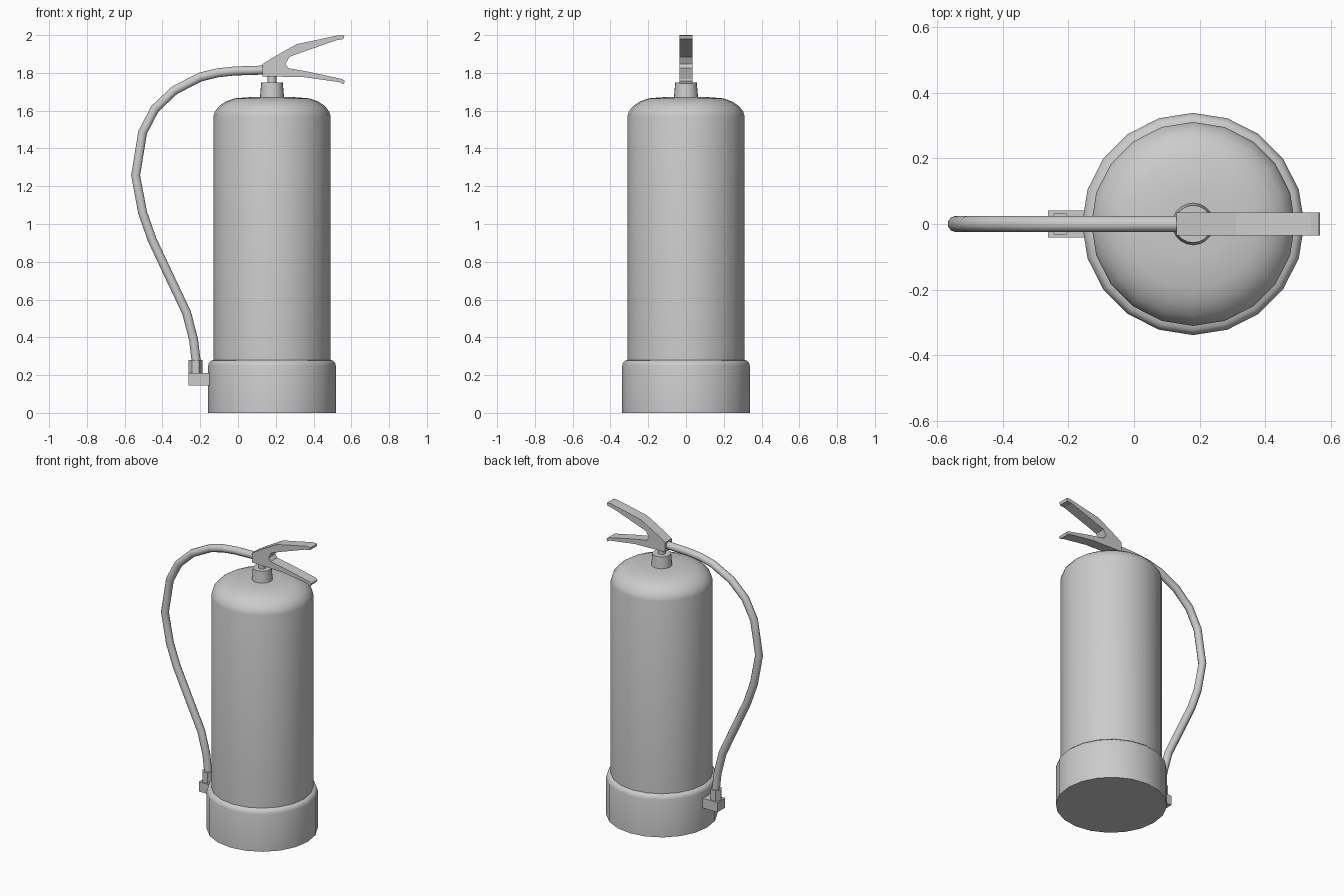
import bpy, bmesh, math

if "Cube" in bpy.data.objects:
    bpy.data.objects.remove(bpy.data.objects["Cube"])

AXIS_X = 0.18  # cylinder axis


def finish(name, bm, smooth=None):
    bmesh.ops.recalc_face_normals(bm, faces=bm.faces)
    me = bpy.data.meshes.new(name)
    bm.to_mesh(me)
    bm.free()
    ob = bpy.data.objects.new(name, me)
    bpy.context.collection.objects.link(ob)
    if smooth:
        bpy.ops.object.select_all(action='DESELECT')
        ob.select_set(True)
        bpy.context.view_layer.objects.active = ob
        bpy.ops.object.shade_smooth_by_angle(angle=math.radians(smooth))
    return ob


def lathe(name, profile, sides=20, x=AXIS_X, smooth=40):
    """Revolve (radius, z) points; radius 0 closes at the axis."""
    bm = bmesh.new()
    verts = [bm.verts.new((x + r, 0, z)) for r, z in profile]
    edges = [bm.edges.new(p) for p in zip(verts, verts[1:])]
    bmesh.ops.spin(bm, geom=verts + edges, cent=(x, 0, 0), axis=(0, 0, 1),
                   angle=math.tau, steps=sides, use_duplicate=False)
    bmesh.ops.remove_doubles(bm, verts=bm.verts, dist=1e-4)
    return finish(name, bm, smooth)


def slab(name, outline, half):
    """Extrude an (x, z) outline symmetrically along y."""
    bm = bmesh.new()
    face = bm.faces.new([bm.verts.new((x, -half, z)) for x, z in outline])
    ext = bmesh.ops.extrude_face_region(bm, geom=[face])['geom']
    bmesh.ops.translate(bm, vec=(0, 2 * half, 0),
                        verts=[g for g in ext if isinstance(g, bmesh.types.BMVert)])
    return finish(name, bm)


# Base boot and tank
lathe("base_boot", [(0, 0), (0.338, 0), (0.338, 0.25), (0.333, 0.267),
                    (0.322, 0.277), (0.308, 0.28)])
lathe("tank", [(0.31, 0.275), (0.31, 1.57), (0.303, 1.595), (0.28, 1.625),
               (0.245, 1.648), (0.2, 1.665), (0.1, 1.673), (0, 1.674)])

# Neck collar and valve stem
lathe("neck_collar", [(0.064, 1.67), (0.057, 1.75), (0, 1.75)])
lathe("valve_stem", [(0.024, 1.745), (0.024, 1.79)], sides=12)

# Squeeze handle: valve block with upper and lower levers
slab("handle", [
    (0.13, 1.782), (0.352, 1.777), (0.537, 1.751), (0.558, 1.74), (0.566, 1.756),
    (0.553, 1.767), (0.378, 1.805), (0.267, 1.825), (0.251, 1.846), (0.272, 1.885),
    (0.341, 1.91), (0.521, 1.973), (0.558, 1.979), (0.563, 1.997), (0.537, 2.0),
    (0.31, 1.952), (0.198, 1.889), (0.13, 1.847)], 0.035)

# Hose
path = [(0.14, 1.815), (-0.02, 1.81), (-0.11, 1.8), (-0.2, 1.778), (-0.336, 1.708),
        (-0.44, 1.61), (-0.505, 1.485), (-0.542, 1.257), (-0.505, 1.06),
        (-0.455, 0.918), (-0.362, 0.72), (-0.272, 0.53), (-0.235, 0.387), (-0.22, 0.26)]
curve = bpy.data.curves.new("hose", 'CURVE')
curve.dimensions = '3D'
curve.bevel_depth = 0.025
curve.bevel_resolution = 3
spline = curve.splines.new('POLY')
spline.points.add(len(path) - 1)
for p, (x, z) in zip(spline.points, path):
    p.co = (x, 0, z, 1)
spline.use_smooth = True
hose = bpy.data.objects.new("hose", curve)
bpy.context.collection.objects.link(hose)

# Nozzle and its bracket on the boot
lathe("nozzle", [(0, 0.2), (0.037, 0.2), (0.037, 0.28), (0, 0.28)],
      sides=6, x=-0.224, smooth=None)
slab("nozzle_bracket", [(-0.262, 0.145), (-0.145, 0.145),
                        (-0.145, 0.21), (-0.262, 0.21)], 0.041)
